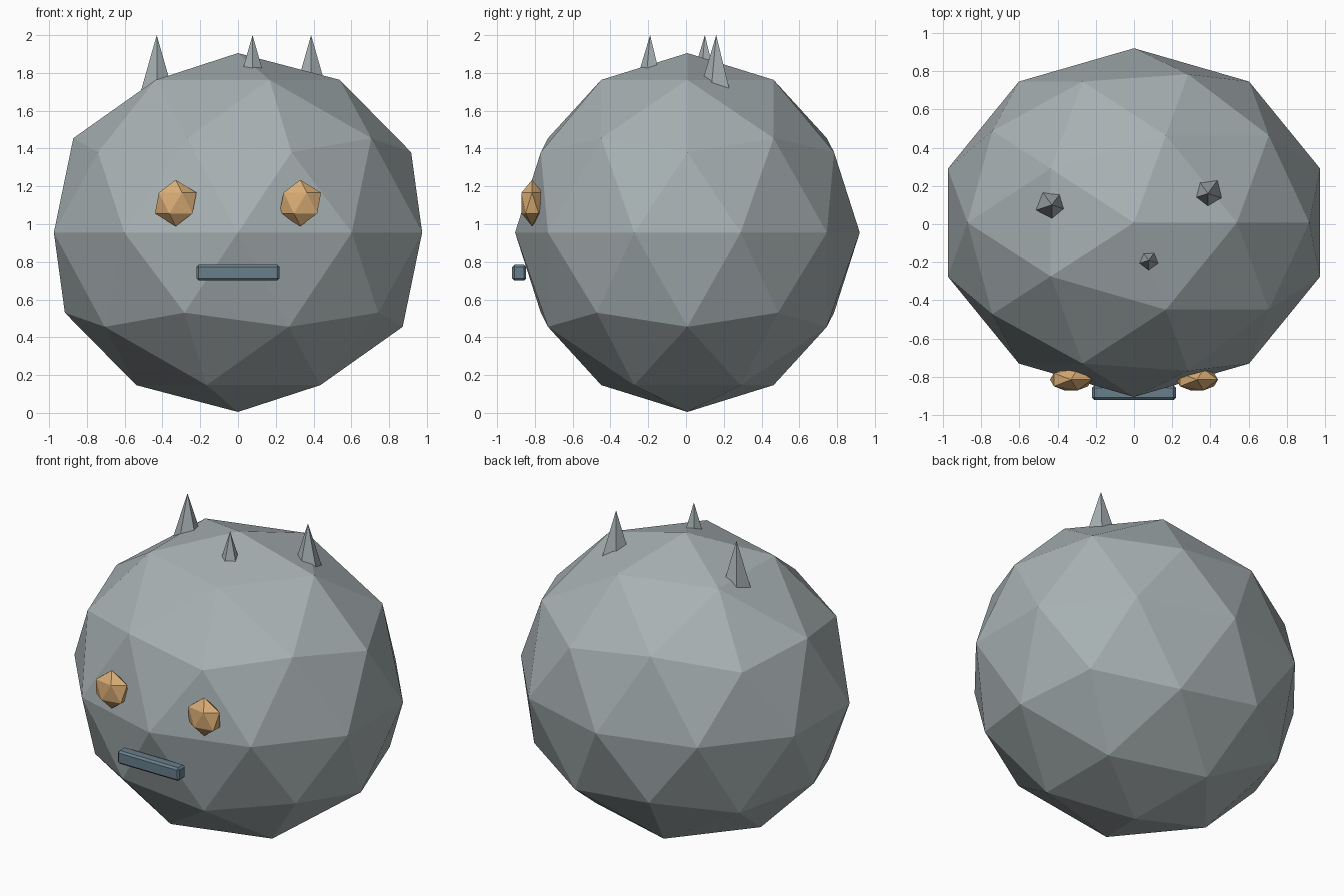
import bpy
import math

if "Cube" in bpy.data.objects:
    bpy.data.objects.remove(bpy.data.objects["Cube"])


def material(name, rgb):
    mat = bpy.data.materials.new(name)
    mat.diffuse_color = (*rgb, 1.0)
    mat.use_nodes = True
    mat.node_tree.nodes["Principled BSDF"].inputs["Base Color"].default_value = mat.diffuse_color
    return mat


STONE = material("stone grey", (0.39, 0.44, 0.45))
AMBER = material("amber", (0.70, 0.42, 0.18))
SLATE = material("slate blue", (0.14, 0.21, 0.26))


def finish(name, mat, scale=(1, 1, 1)):
    obj = bpy.context.object
    obj.name = name
    obj.scale = scale
    obj.data.materials.append(mat)
    bpy.ops.object.transform_apply(location=False, rotation=True, scale=True)
    return obj


# Faceted round body
bpy.ops.mesh.primitive_ico_sphere_add(subdivisions=2, radius=1, location=(0, 0.0075, 0.955))
finish("body", STONE, (1.025, 0.9125, 0.95))

# Flattened faceted eyes
for side, x in (("left", -0.33), ("right", 0.33)):
    bpy.ops.mesh.primitive_ico_sphere_add(subdivisions=1, radius=1, location=(x, -0.815, 1.111))
    finish(side + "_eye", AMBER, (0.123, 0.066, 0.123))

# Bar mouth with softened edges
bpy.ops.mesh.primitive_cube_add(size=1, location=(0, -0.883, 0.743))
mouth = finish("mouth", SLATE, (0.44, 0.074, 0.085))
bevel = mouth.modifiers.new("edge bevel", "BEVEL")
bevel.width = 0.012
bevel.segments = 1

# Five-sided spikes, tips level at z = 2, bases sunk in the body
for name, x, y, depth in (("left_spike", -0.43, 0.10, 0.36),
                          ("front_spike", 0.077, -0.19, 0.22),
                          ("right_spike", 0.387, 0.16, 0.36)):
    bpy.ops.mesh.primitive_cone_add(vertices=5, radius1=0.3 * depth, radius2=0, depth=depth,
                                    location=(x, y, 2 - depth / 2),
                                    rotation=(0, 0, math.pi))
    finish(name, STONE)
